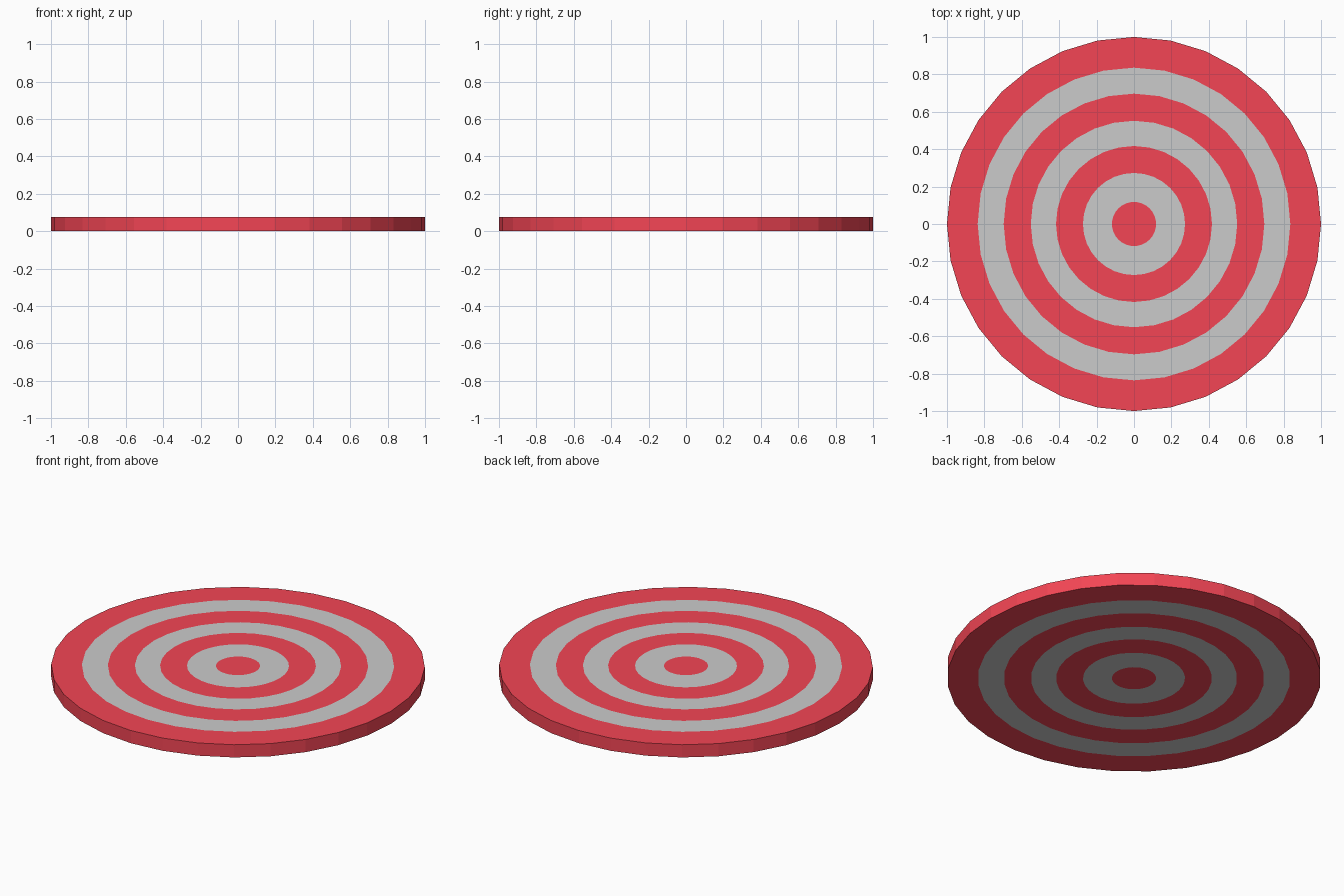
import bpy, bmesh
from math import cos, sin, pi

if "Cube" in bpy.data.objects:
    bpy.data.objects.remove(bpy.data.objects["Cube"])

SIDES = 32
HEIGHT = 0.075
RADII = [0.118, 0.273, 0.417, 0.552, 0.697, 0.836, 1.0]  # ring edges, centre outwards


def material(name, color):
    mat = bpy.data.materials.new(name)
    mat.diffuse_color = color
    mat.use_nodes = True
    mat.node_tree.nodes["Principled BSDF"].inputs["Base Color"].default_value = mat.diffuse_color
    return mat


def loop(bm, r, z):
    return [bm.verts.new((r * cos(2 * pi * i / SIDES), r * sin(2 * pi * i / SIDES), z))
            for i in range(SIDES)]


def bridge(bm, a, b, mat):
    for i in range(SIDES):
        j = (i + 1) % SIDES
        bm.faces.new((a[i], a[j], b[j], b[i])).material_index = mat


bm = bmesh.new()

# Striped top and bottom: red bullseye, then alternating grey and red rings
rims = []
for z in (0, HEIGHT):
    loops = [loop(bm, r, z) for r in RADII]
    bm.faces.new(loops[0])
    for k in range(1, len(RADII)):
        bridge(bm, loops[k - 1], loops[k], k % 2)
    rims.append(loops[-1])

# Red outer edge
bridge(bm, rims[0], rims[1], 0)

bmesh.ops.recalc_face_normals(bm, faces=bm.faces)
mesh = bpy.data.meshes.new("target_disc")
bm.to_mesh(mesh)
bm.free()
mesh.materials.append(material("red", (0.9, 0.06, 0.09, 1)))
mesh.materials.append(material("grey", (0.8, 0.8, 0.8, 1)))
bpy.context.collection.objects.link(bpy.data.objects.new("target_disc", mesh))
